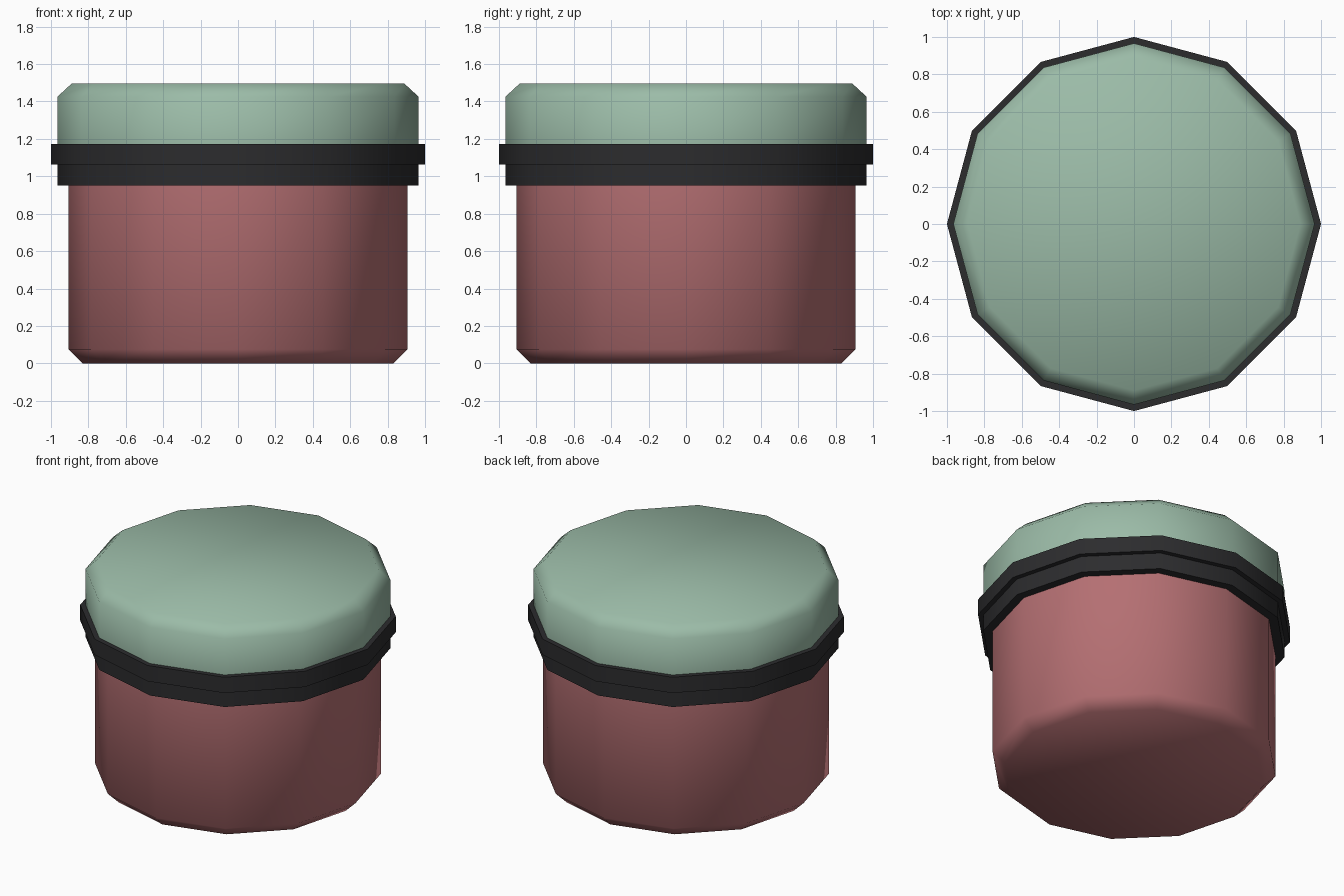
import bpy, bmesh, math

if "Cube" in bpy.data.objects:
    bpy.data.objects.remove(bpy.data.objects["Cube"])

SIDES = 12


def material(name, rgb):
    m = bpy.data.materials.new(name)
    m.diffuse_color = (*rgb, 1)
    m.use_nodes = True
    m.node_tree.nodes["Principled BSDF"].inputs["Base Color"].default_value = m.diffuse_color
    return m


def lathe(name, profile, mat, cap=None, angle=None):
    """Spin (radius, z) points, listed bottom to top, into a 12-sided shell."""
    bm = bmesh.new()
    rings = [[bm.verts.new((r * math.cos(math.tau * i / SIDES),
                            r * math.sin(math.tau * i / SIDES), z))
              for i in range(SIDES)] for r, z in profile]
    for a, b in zip(rings, rings[1:]):
        for i in range(SIDES):
            j = (i + 1) % SIDES
            bm.faces.new((a[i], a[j], b[j], b[i]))
    if cap == "bottom":
        bm.faces.new(rings[0][::-1])
    elif cap == "top":
        bm.faces.new(rings[-1])
    me = bpy.data.meshes.new(name)
    bm.to_mesh(me)
    bm.free()
    me.materials.append(mat)
    ob = bpy.data.objects.new(name, me)
    bpy.context.collection.objects.link(ob)
    bpy.ops.object.select_all(action="DESELECT")
    ob.select_set(True)
    bpy.context.view_layer.objects.active = ob
    if angle is None:
        bpy.ops.object.shade_smooth()
    else:
        bpy.ops.object.shade_smooth_by_angle(angle=math.radians(angle))
    return ob


red = material("red", (0.46, 0.16, 0.17))
green = material("green", (0.33, 0.50, 0.39))
black = material("black", (0.025, 0.025, 0.027))

# Jar body with chamfered foot
lathe("jar_body", [(0.83, 0), (0.907, 0.075), (0.907, 0.95)], red, "bottom")

# Two stepped seal bands
lathe("lower_band", [(0.907, 0.95), (0.966, 0.95), (0.966, 1.063)], black, angle=40)
lathe("upper_band", [(0.966, 1.063), (1.0, 1.063), (1.0, 1.173), (0.966, 1.173)],
      black, angle=40)

# Lid with chamfered top
lathe("lid", [(0.966, 1.173), (0.966, 1.425), (0.89, 1.495)], green, "top")
